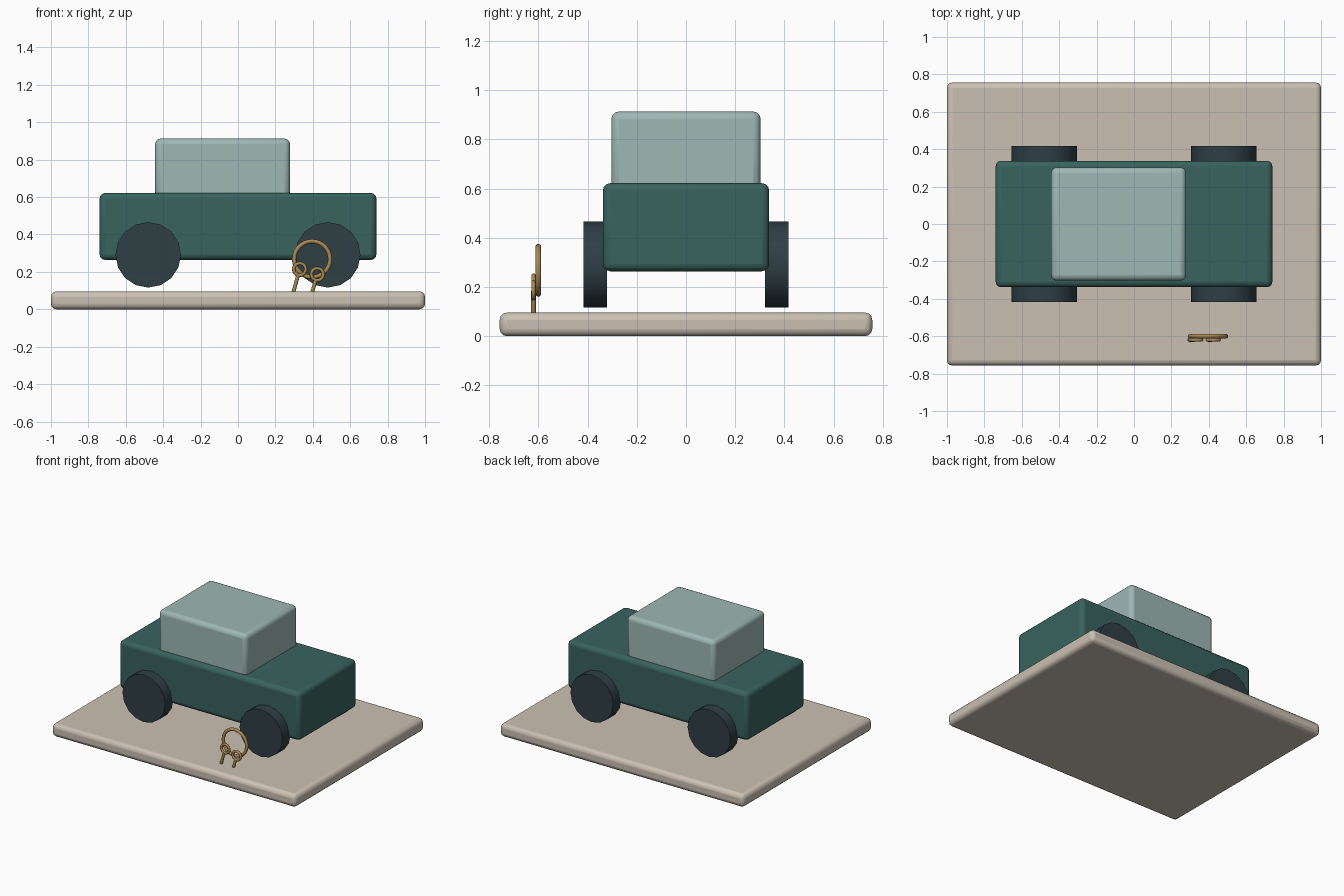
import bpy
import math
from mathutils import Vector

if "Cube" in bpy.data.objects:
    bpy.data.objects.remove(bpy.data.objects["Cube"])


def material(name, r, g, b):
    m = bpy.data.materials.new(name)
    m.diffuse_color = (r, g, b, 1)
    m.use_nodes = True
    m.node_tree.nodes["Principled BSDF"].inputs["Base Color"].default_value = m.diffuse_color
    return m


STONE = material("stone", 0.60, 0.53, 0.45)
GREEN = material("green", 0.04, 0.125, 0.11)
PALE = material("pale_green", 0.34, 0.48, 0.46)
DARK = material("dark_rubber", 0.028, 0.05, 0.06)
BRASS = material("brass", 0.40, 0.26, 0.09)


def finish(name, mat, angle=30):
    ob = bpy.context.object
    ob.name = name
    ob.data.materials.append(mat)
    bpy.ops.object.shade_smooth_by_angle(angle=math.radians(angle))
    return ob


def rounded_box(name, low, high, mat, bevel=0.03):
    low, high = Vector(low), Vector(high)
    bpy.ops.mesh.primitive_cube_add(size=1, location=(low + high) / 2)
    bpy.context.object.scale = high - low
    bpy.ops.object.transform_apply(location=False, rotation=False, scale=True)
    ob = finish(name, mat)
    mod = ob.modifiers.new("rounded_edges", 'BEVEL')
    mod.width = bevel
    mod.segments = 3


def ring(name, centre, major, minor):
    bpy.ops.mesh.primitive_torus_add(
        location=centre, rotation=(math.pi / 2, 0, 0), major_radius=major,
        minor_radius=minor, major_segments=32, minor_segments=10)
    finish(name, BRASS, 60)


def rod(name, start, end, radius):
    start, end = Vector(start), Vector(end)
    axis = end - start
    bpy.ops.mesh.primitive_cylinder_add(
        vertices=12, radius=radius, depth=axis.length, location=(start + end) / 2,
        rotation=axis.to_track_quat('Z', 'Y').to_euler())
    finish(name, BRASS, 40)


# Display base, car body and cabin
rounded_box("base", (-1, -0.757, 0), (1, 0.757, 0.096), STONE)
rounded_box("body", (-0.74, -0.338, 0.264), (0.74, 0.338, 0.622), GREEN)
rounded_box("cabin", (-0.443, -0.303, 0.592), (0.278, 0.303, 0.913), PALE)

# Four wheels
for x, end in ((-0.48, "rear"), (0.48, "front")):
    for side, label in ((-1, "near"), (1, "far")):
        bpy.ops.mesh.primitive_cylinder_add(
            vertices=16, radius=0.175, depth=0.096,
            location=(x, side * 0.369, 0.291), rotation=(math.pi / 2, 0, 0))
        finish(f"{end}_{label}_wheel", DARK)

# Key ring with two keys pushed into the base
ring("key_ring", (0.396, -0.6, 0.268), 0.096, 0.0115)
for i, (x, z, foot_x, foot_z) in enumerate(((0.33, 0.214, 0.29, 0.07),
                                            (0.424, 0.187, 0.391, 0.07))):
    ring(f"key_bow_{i + 1}", (x, -0.62, z), 0.032, 0.009)
    down = Vector((foot_x - x, 0, foot_z - z)).normalized()
    top = Vector((x, -0.62, z)) + down * 0.032
    rod(f"key_shaft_{i + 1}", top, (foot_x, -0.62, foot_z), 0.01)
